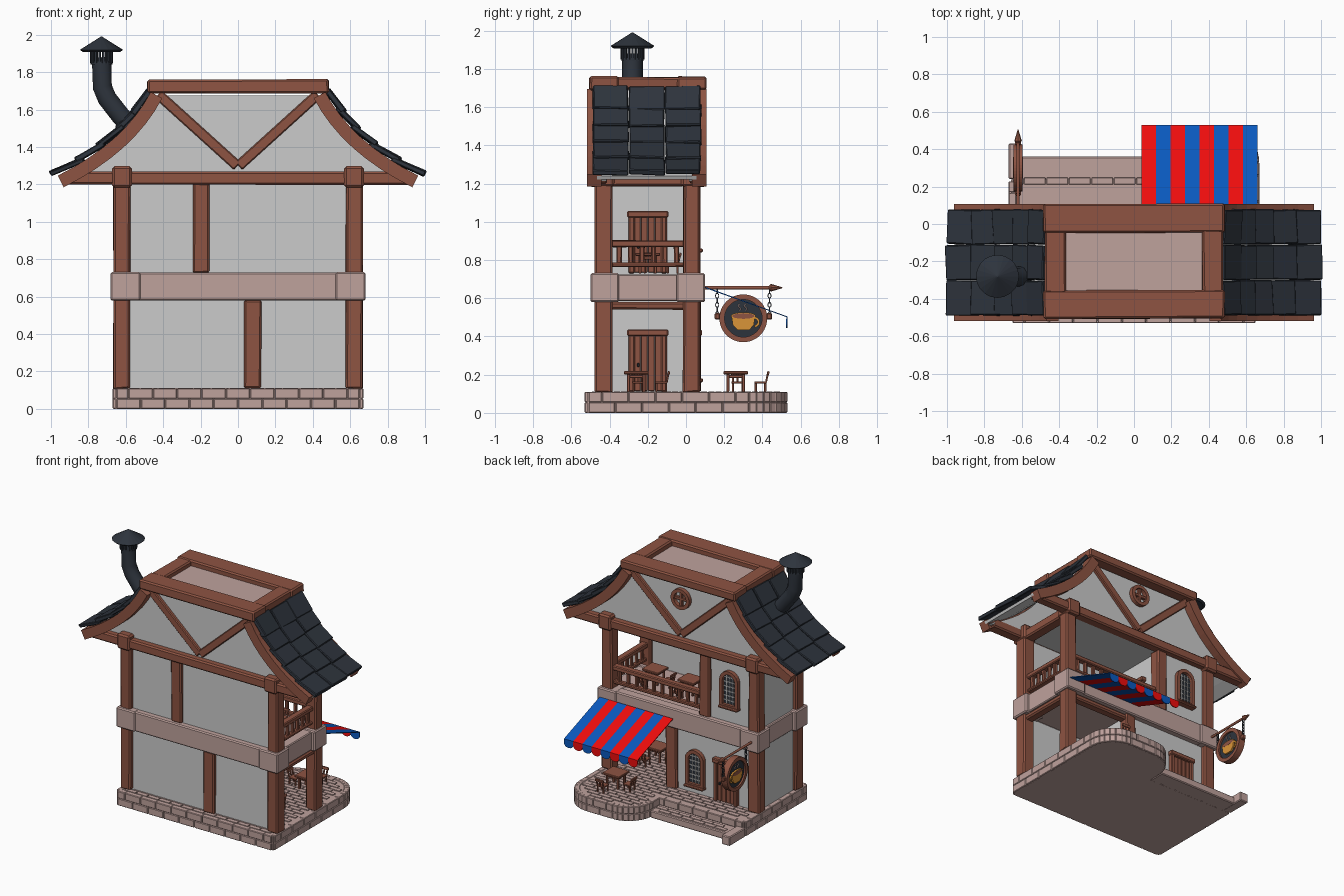
import bpy, bmesh, math, random
from mathutils import Matrix, Vector, Euler

if "Cube" in bpy.data.objects:
    bpy.data.objects.remove(bpy.data.objects["Cube"])
random.seed(4)
T = Matrix.Translation
R = lambda deg, ax: Matrix.Rotation(math.radians(deg), 4, ax)
I = Matrix()

def material(name, *c):
    m = bpy.data.materials.new(name)
    m.diffuse_color = (*c, 1)
    m.use_nodes = True
    m.node_tree.nodes["Principled BSDF"].inputs["Base Color"].default_value = m.diffuse_color
    return m
WOOD = material("wood", .27, .088, .055)
STONE = material("stone", .52, .36, .335)
SLATE = material("slate", .027, .034, .046)
RED = material("red_cloth", .87, .004, .004)
BLUE = material("blue_cloth", .003, .1, .52)
AMBER = material("amber", .7, .3, .04)

def finish(bm, name, mat, M=I, bevel=0):
    bmesh.ops.recalc_face_normals(bm, faces=bm.faces)
    bm.transform(M)
    me = bpy.data.meshes.new(name)
    bm.to_mesh(me)
    bm.free()
    ob = bpy.data.objects.new(name, me)
    bpy.context.collection.objects.link(ob)
    if mat:
        me.materials.append(mat)
    if bevel:
        b = ob.modifiers.new("bevel", 'BEVEL')
        b.width, b.segments = bevel, 1
    return ob

def boxes(name, mat, items, M=I, bevel=.006, wobble=0):
    """One mesh of boxes, each (centre, size[, rotation])."""
    bm = bmesh.new()
    for c, s, *r in items:
        m = T(c) @ Euler(r[0] if r else (0, 0, 0)).to_matrix().to_4x4() @ Matrix.Diagonal((*s, 1))
        for v in bmesh.ops.create_cube(bm, size=1, matrix=m)['verts']:
            v.co += Vector([random.uniform(-wobble, wobble) for _ in range(3)])
    return finish(bm, name, mat, M, bevel)

def prism(name, mat, pts, depth, M=I):
    """Outline in local xz, extruded along y about its centre."""
    bm = bmesh.new()
    f = bm.faces.new([bm.verts.new((x, -depth / 2, z)) for x, z in pts])
    ex = bmesh.ops.extrude_face_region(bm, geom=[f])['geom']
    bmesh.ops.translate(bm, vec=(0, depth, 0), verts=[v for v in ex if isinstance(v, bmesh.types.BMVert)])
    return finish(bm, name, mat, M)

def band(name, mat, A, B, depth, M=I, closed=False):
    """Solid strip between two matching outlines in local xz."""
    bm = bmesh.new()
    rows = [[bm.verts.new((p[0], y, p[1])) for p, y in ((a, -depth/2), (b, -depth/2), (b, depth/2), (a, depth/2))]
            for a, b in zip(A, B)]
    n = len(rows)
    for i in range(n if closed else n - 1):
        p, q = rows[i], rows[(i + 1) % n]
        for k in range(4):
            bm.faces.new((p[k], p[(k + 1) % 4], q[(k + 1) % 4], q[k]))
    if not closed:
        bm.faces.new(rows[0])
        bm.faces.new(rows[-1])
    return finish(bm, name, mat, M)

def arc(cx, cz, r, a0, a1, n):
    return [(cx + r * math.cos(math.radians(a0 + (a1 - a0) * i / n)),
             cz + r * math.sin(math.radians(a0 + (a1 - a0) * i / n))) for i in range(n + 1)]

def tube(name, mat, pts, r):
    cu = bpy.data.curves.new(name, 'CURVE')
    cu.dimensions, cu.bevel_depth, cu.bevel_resolution, cu.use_fill_caps = '3D', r, 3, True
    sp = cu.splines.new('POLY')
    sp.points.add(len(pts) - 1)
    for p, q in zip(sp.points, pts):
        p.co = (*q, 1)
    cu.materials.append(mat)
    ob = bpy.data.objects.new(name, cu)
    bpy.context.collection.objects.link(ob)

def cone(name, mat, r1, r2, h, M, seg=20):
    bm = bmesh.new()
    bmesh.ops.create_cone(bm, cap_ends=True, segments=seg, radius1=r1, radius2=r2, depth=h)
    return finish(bm, name, mat, M)

# Base: deck core, brick edge courses, floor bricks, step and kerb
def outline(o):
    r = .2 - o
    return ([(-.67 + o, -.53 + o), (.67 - o, -.53 + o)] + arc(.47, .33, r, 0, 90, 8)
            + arc(.25, .33, r, 90, 180, 8) + [(.05 + o, .25 - o), (-.67 + o, .25 - o)])
prism("deck_core", STONE, outline(.012), .106, T((0, 0, .053)) @ R(-90, 'X'))
edge = outline(.02)
bricks = []
for row in range(2):
    for (ax, ay), (bx, by) in zip(edge, edge[1:] + edge[:1]):
        L = math.hypot(bx - ax, by - ay)
        n = max(1, round(L / .13))
        cuts = [0] + [min(1, (i + (.5 if row and n > 1 else 0)) / n) for i in range(0 if row and n > 1 else 1, n)] + [1]
        for u, v in zip(cuts, cuts[1:]):
            m = (u + v) / 2
            bricks.append(((ax + (bx - ax) * m, ay + (by - ay) * m, .0275 + .055 * row),
                           (L * (v - u) + (.004 if n == 1 else -.003), .04, .054), (0, 0, math.atan2(by - ay, bx - ax))))
boxes("edge_bricks", STONE, bricks, bevel=.004)
def on_deck(x, y):
    if abs(x) < .635 and -.495 < y < .215:
        return True
    dx, dy = max(abs(x - .36) - .11, 0), max(y - .33, 0)
    return .05 < x and .2 < y and math.hypot(dx, dy) < .165
floor = []
for j in range(26):
    for i in range(-7, 8):
        x, y = i * .095 + (j % 2) * .047, -.475 + j * .038
        if all(on_deck(x + a, y + b) for a in (-.03, .03) for b in (-.015, .015)):
            floor.append(((x, y, .108), (.088, .032, .009)))
        elif -.57 < x < .03 and .25 < y < .36:
            floor.append(((x, y, .055), (.088, .032, .009)))
boxes("floor_bricks", STONE, floor, bevel=0)
boxes("step_and_kerb", STONE, [((-.28, .3, .0275), (.66, .12, .055)), ((-.635, .335, .035), (.07, .19, .07))])

# Walls and ceilings
boxes("walls", None, [
    ((0, -.43, .65), (1.22, .03, 1.1)), ((-.62, -.2, .65), (.03, .46, 1.1)),
    ((-.4, .03, .96), (.42, .03, .48)), ((-.26, .03, .35), (.68, .03, .48)),
    ((-.2, -.2, .96), (.03, .46, .48)), ((.08, -.2, .35), (.03, .46, .48)),
    ((0, -.2, 1.215), (1.24, .46, .02))], bevel=0)

# Posts, caps and beams
posts = [((x, y, .655), (.09, .09, 1.1)) for x in (-.62, .62) for y in (-.43, .03)]
for y in (-.43, .03):
    posts += [((-.2, y, .965), (.09, .08, .48)), ((.08, y, .345), (.09, .08, .48))]
boxes("posts", WOOD, posts, bevel=.01, wobble=.005)
boxes("post_caps", WOOD, [((x, y, 1.24), (.105, .13, .115)) for x in (-.62, .62) for y in (-.44, .04)], bevel=.012)
beams = [((0, y, 1.235), (1.84, .08, .07)) for y in (-.455, .055)]
beams += [((x, -.2, 1.22), (.08, .44, .07)) for x in (-.62, .62)]
beams += [((.62, -.2, .56), (.07, .4, .04)), ((.35, .03, .56), (.5, .07, .04))]
boxes("beams", WOOD, beams, bevel=.01, wobble=.003)

# Stone band between the floors
boxes("floor_slab", STONE, [((0, -.2, .655), (1.31, .54, .14))])
boxes("stone_band", STONE, [((0, y, .655), (1.33, .08, .15)) for y in (-.45, .05)]
      + [((x, y, .655), (.16, .15, .152)) for x in (-.602, .602) for y in (-.425, .025)], bevel=.008)

# Roof: curved eaves, gables, braces and slates
def curve(t):
    a, b, c = (1 - t) ** 2, 2 * t * (1 - t), t * t
    return Vector((a * .46 + b * .6 + c * .96, a * 1.69 + b * 1.42 + c * 1.24))
def normal(t):
    d = curve(t + .01) - curve(t - .01)
    return Vector((-d.y, d.x)).normalized()
ts = [i / 8 for i in range(9)]
def side(s, off):
    return [(s * p.x, p.y) for p in (curve(t) + normal(t) * off for t in ts)]
for y in (-.43, .03):
    prism("gable_wall", None, side(1, -.03)[::-1] + side(-1, -.03), .03, T((0, y, 0)))
slates = []
for s in (-1, 1):
    band("roof_deck", None, side(s, 0), side(s, -.02), .52, T((0, -.205, 0)))
    for y in (-.48, .07):
        band("barge_board", WOOD, side(s, .008), side(s, -.062), .075, T((0, y, 0)))
    for row in range(5):
        a, b = curve(row / 5), curve((row + 1) / 5)
        d, n = b - a, normal((row + .5) / 5)
        for col in range(3):
            c = (a + b) / 2 + n * (.026 + random.uniform(-.003, .003)) + d * random.uniform(-.02, .1)
            th = -math.atan2(d.y, d.x) - .1
            slates.append(((s * c.x, -.205 + (col - 1) * .19, c.y), (d.length * 1.22, .185, .028),
                           (random.uniform(-.03, .03), s * th, random.uniform(-.03, .03))))
boxes("roof_slates", SLATE, slates, bevel=.005, wobble=.004)
th = math.atan2(.38, .42)
boxes("gable_braces", WOOD, [((s * .215, y, 1.49), (.57, .05, .055), (0, -s * th, 0)) for s in (-1, 1) for y in (-.445, .045)])
boxes("ridge_frame", WOOD, [((0, y, 1.725), (.97, .15, .07)) for y in (-.43, .03)]
      + [((x, -.2, 1.722), (.11, .34, .066)) for x in (-.42, .42)], bevel=.01, wobble=.004)
boxes("roof_top_panel", STONE, [((0, -.2, 1.705), (.8, .34, .03))])

# Chimney
tube("chimney_pipe", SLATE, [(-.56, -.28, 1.5), (-.63, -.28, 1.57), (-.70, -.28, 1.66), (-.725, -.28, 1.72), (-.73, -.28, 1.88)], .054)
C = T((-.73, -.28, 0))
cone("chimney_collar", SLATE, .058, .058, .015, C @ T((0, 0, 1.85)))
boxes("chimney_vents", SLATE, [((.056 * math.cos(a), .056 * math.sin(a), 1.885), (.012, .012, .07), (0, 0, a))
      for a in (i * math.pi / 9 for i in range(18))], C, bevel=0)
cone("chimney_cap", SLATE, .115, .004, .07, C @ T((0, 0, 1.955)))
cone("chimney_cap_rim", SLATE, .1, .115, .012, C @ T((0, 0, 1.914)))

# Doors
def door(M):
    boxes("door_frame", WOOD, [((x, .015, .15), (.03, .04, .3)) for x in (-.085, .085)]
          + [((0, .018, .31), (.215, .05, .035))], M)
    boxes("door_planks", WOOD, [((-.054 + i * .036, .008, .15), (.034, .025, .29)) for i in range(4)], M, bevel=.003)
    boxes("door_handle", SLATE, [((.05, .025, .14), (.012, .02, .02))], M, bevel=.003)
door(T((-.38, .04, .11)))
door(T((.09, -.2, .11)) @ R(-90, 'Z'))
door(T((-.19, -.2, .73)) @ R(-90, 'Z'))

# Windows
for x, z in ((-.41, .85), (-.12, .17)):
    M = T((x, .05, z))
    def arch(r):
        return [(r, .075 - r)] + arc(0, .2, r, 0, 180, 10) + [(-r, .075 - r)]
    band("window_frame", WOOD, arch(.078), arch(.052), .05, M, True)
    prism("window_pane", SLATE, arch(.055), .004, M)
    boxes("window_bars", None, [((i * .026, .005, .13), (.006, .008, .22)) for i in (-1, 0, 1)]
          + [((0, .005, .05 + k * .035), (.1, .008, .006)) for k in range(6)], M, bevel=0)
    boxes("window_sill", WOOD, [((0, .01, 0), (.165, .06, .02))], M)
M = T((0, .05, 1.57))
band("round_window_frame", WOOD, arc(0, 0, .078, 0, 345, 23), arc(0, 0, .052, 0, 345, 23), .05, M, True)
boxes("round_window_bars", WOOD, [((0, 0, 0), (.11, .03, .022)), ((0, 0, 0), (.022, .03, .11))], M, bevel=.003)

# Balcony railing
rail = [((.215, .03, z), (.74, w, h)) for z, w, h in ((.885, .05, .035), (.775, .04, .025))]
rail += [((.62, -.2, z), (w, .38, h)) for z, w, h in ((.885, .05, .035), (.775, .04, .025))]
rail += [((-.11 + i * .072, .03, .825), (.026, .026, .1)) for i in range(10)]
rail += [((.62, -.35 + i * .06, .825), (.026, .026, .1)) for i in range(6)]
boxes("balcony_railing", WOOD, rail, wobble=.002)

# Tables and chairs
def table(x, y, z):
    boxes("table", WOOD, [((0, 0, .1), (.14, .13, .016))] + [((a, b, .047), (.016, .016, .094)) for a in (-.045, .045)
          for b in (-.04, .04)] + [((0, 0, .08), (.1, .09, .015))], T((x, y, z)), bevel=.003)
def chair(x, y, z, turn):
    boxes("chair", WOOD, [((0, 0, .05), (.065, .065, .01)), ((0, .04, .098), (.07, .012, .02), (-.2, 0, 0))]
          + [((a, b, .025), (.011, .011, .05)) for a in (-.025, .025) for b in (-.025, .025)]
          + [((a, .034, .075), (.01, .01, .05), (-.2, 0, 0)) for a in (-.025, 0, .025)],
          T((x, y, z)) @ R(turn, 'Z'), bevel=.002)
for x, y, z in ((.41, .26, .11), (.42, -.26, .11), (.4, -.2, .73), (.1, -.2, .73)):
    table(x, y, z)
    chair(x - .12, y + .01, z, 90)
    chair(x + .02, y + .13, z, 0)

# Awning
for mat, name, k in ((RED, "awning_red", 0), (BLUE, "awning_blue", 1)):
    bm = bmesh.new()
    w = .62 / 8
    for i in range(k, 8, 2):
        x0 = .04 + i * w
        a, b, c, d = [bm.verts.new(p) for p in ((x0, .1, .66), (x0 + w, .1, .66), (x0 + w, .53, .505), (x0, .53, .505))]
        bm.faces.new((a, b, c, d))
        drop = [bm.verts.new((x, .53, .475 + (z - .475) * .8)) for x, z in arc(x0 + w / 2, .475, w / 2, 180, 360, 8)]
        bm.faces.new([c, d] + drop)
    finish(bm, name, mat).modifiers.new("cloth", 'SOLIDIFY').thickness = .006

# Hanging sign with a cup relief on both faces
S = T((-.62, .3, .495)) @ R(90, 'Z')
circ = lambda r: arc(0, 0, r, 0, 352.5, 47)
band("sign_ring", WOOD, circ(.125), circ(.098), .05, S, True)
prism("sign_disc", SLATE, circ(.1), .025, S)
boxes("sign_lugs", WOOD, [((s * .135, 0, .01), (.03, .03, .035)) for s in (-1, 1)], S)
prism("cup_relief", AMBER, [(-.062, .012), (-.055, -.035), (-.03, -.062), (.03, -.062), (.055, -.035), (.062, .012)], .05, S)
prism("coffee_relief", WOOD, [(x, .012 + z * .25) for x, z in circ(.058)], .052, S)
band("cup_rim", AMBER, [(x, .012 + z * .3) for x, z in circ(.064)], [(x, .012 + z * .25) for x, z in circ(.056)], .05, S, True)
band("cup_handle", AMBER, arc(.058, -.02, .028, -90, 90, 8), arc(.058, -.02, .016, -90, 90, 8), .045, S)
for y in (-.02, .012):
    for dx in (-.015, .015):
        tube("steam", STONE, [(-.62 + dx, .3 + y + .007 * math.sin(i * 1.3), .535 + i * .007) for i in range(6)], .003)
tube("sign_bar", WOOD, [(-.62, .08, .655), (-.62, .46, .655)], .009)
cone("bar_finial", WOOD, .02, .002, .06, T((-.62, .475, .655)) @ R(-90, 'X'), 8)
cone("bar_finial_back", WOOD, .006, .02, .015, T((-.62, .4375, .655)) @ R(-90, 'X'), 8)
for y in (.163, .437):
    for i in range(6):
        M = T((-.62, y, .637 - i * .024)) @ R(90 * (i % 2), 'Z') @ Matrix.Diagonal((.65, 1, 1, 1))
        band("chain_link", SLATE, arc(0, 0, .016, 0, 330, 11), arc(0, 0, .01, 0, 330, 11), .007, M, True)
